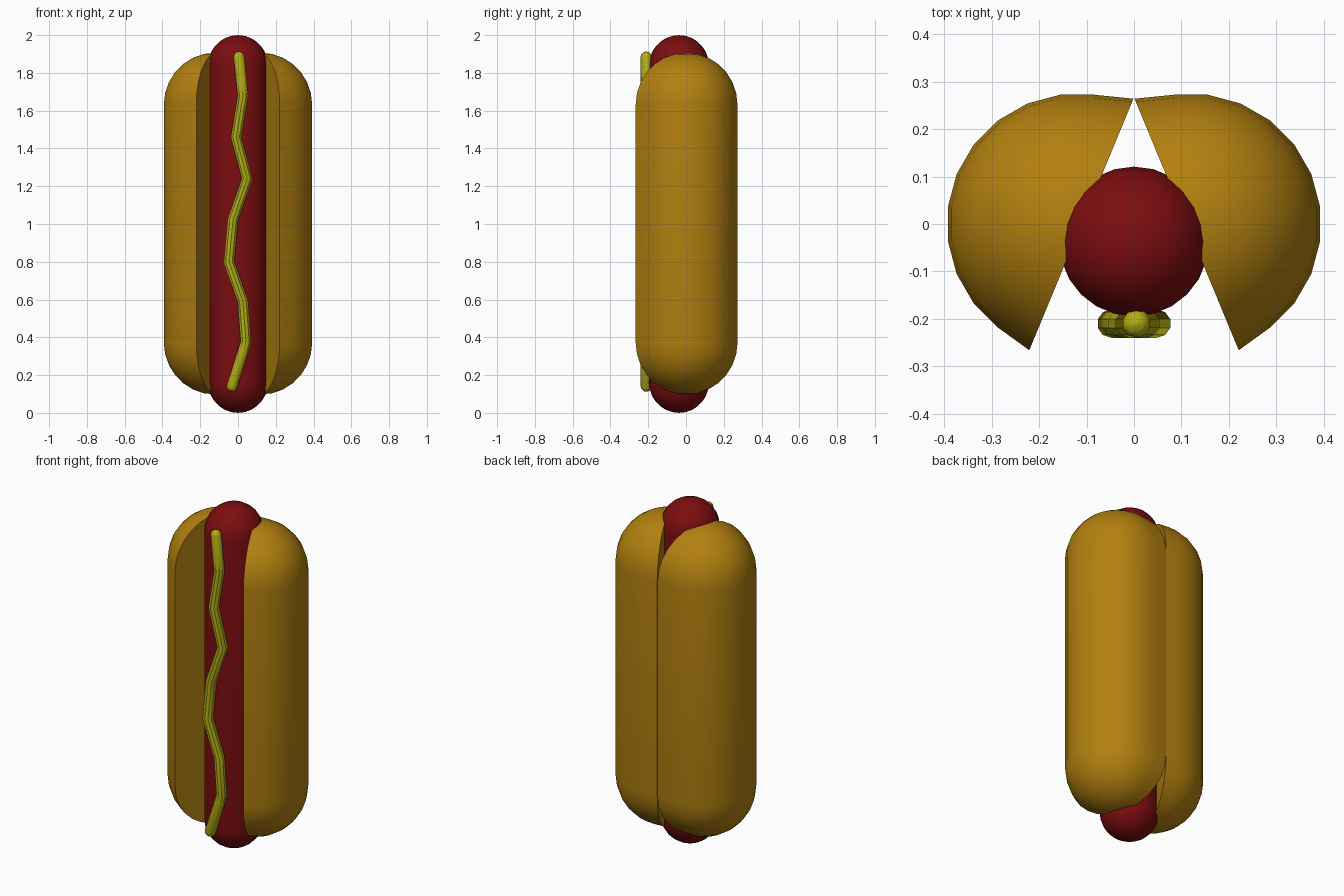
import bpy
import bmesh
from math import sin, cos, pi, radians
from mathutils import Vector

cube = bpy.data.objects.get("Cube")
if cube:
    bpy.data.objects.remove(cube, do_unlink=True)


def material(name, rgb):
    mat = bpy.data.materials.new(name)
    mat.use_nodes = True
    mat.diffuse_color = (*rgb, 1)
    bsdf = mat.node_tree.nodes["Principled BSDF"]
    bsdf.inputs["Base Color"].default_value = (*rgb, 1)
    bsdf.inputs["Roughness"].default_value = 0.7
    return mat


BREAD = material("toasted bread", (0.445, 0.216, 0.005))
MEAT = material("sausage red", (0.20, 0.004, 0.005))
MUSTARD = material("mustard yellow", (0.45, 0.42, 0.008))


def capsule_profile(radius, bottom, top, steps):
    """Radius and height pairs from the lower dome to the upper, without poles."""
    arc = [(radius * sin(pi / 2 * i / steps), radius * cos(pi / 2 * i / steps))
           for i in range(1, steps + 1)]
    low = [(r, bottom + radius - h) for r, h in arc]
    high = [(r, top - radius + h) for r, h in reversed(arc)]
    return low + high


def finish(obj, mat):
    obj.data.materials.append(mat)
    bpy.ops.object.select_all(action='DESELECT')
    obj.select_set(True)
    bpy.context.view_layer.objects.active = obj
    bpy.ops.object.shade_smooth_by_angle(angle=radians(35))


def capsule(name, mat, radius, bottom, top, columns, closed, poles):
    """Capsule from (centre, direction angle, radius scale) columns."""
    bm = bmesh.new()
    rings = capsule_profile(radius, bottom, top, 7)
    grid = [[bm.verts.new((c[0] + r * k * cos(a), c[1] + r * k * sin(a), z))
             for r, z in rings] for c, a, k in columns]
    low = bm.verts.new((*poles, bottom))
    high = bm.verts.new((*poles, top))
    pairs = list(zip(grid, grid[1:]))
    if closed:
        pairs.append((grid[-1], grid[0]))
    for a, b in pairs:
        bm.faces.new((low, b[0], a[0]))
        bm.faces.new((high, a[-1], b[-1]))
        for i in range(len(rings) - 1):
            bm.faces.new((a[i], b[i], b[i + 1], a[i + 1]))
    if not closed:  # flat cut side
        bm.faces.new([low] + grid[0] + [high] + grid[-1][::-1])
    bmesh.ops.recalc_face_normals(bm, faces=bm.faces[:])
    mesh = bpy.data.meshes.new(name)
    bm.to_mesh(mesh)
    bm.free()
    obj = bpy.data.objects.new(name, mesh)
    bpy.context.collection.objects.link(obj)
    finish(obj, mat)


# Bun halves: half capsules hinged at the back and opening to the front
for side, name in ((1, "bun_left"), (-1, "bun_right")):
    columns = []
    for i in range(13):
        angle = radians(-67.5 + 15 * i)
        lip = i in (0, 12)
        centre = (side * (0.111 if lip else 0.12), -0.001 if lip else 0.0)
        columns.append((centre, angle if side > 0 else pi - angle,
                        1.044 if lip else 1.0))
    capsule(name, BREAD, 0.275, 0.097, 1.907, columns, False,
            (side * 0.111, -0.001))

# Sausage between the halves
centre = (0.0, -0.037)
capsule("sausage", MEAT, 0.158, 0.0, 2.0,
        [(centre, 2 * pi * i / 24, 1.0) for i in range(24)], True, centre)

# Wavy mustard line along the front, with rounded ends
path = [(0.005, 1.885), (0.026, 1.68), (-0.01, 1.46), (0.048, 1.24),
        (-0.026, 1.025), (-0.048, 0.80), (0.026, 0.59), (0.042, 0.375),
        (-0.032, 0.14)]


def end_cap(tip, inner):
    """Shrinking points that round off one end, outermost first."""
    tip, inner = Vector(tip), Vector(inner)
    out = (tip - inner).normalized() * 0.028
    return [(tip + out * sin(t), cos(t)) for t in (1.45, 1.0, 0.5)]


points = end_cap(path[0], path[1]) + [(p, 1.0) for p in path]
points += end_cap(path[-1], path[-2])[::-1]
curve = bpy.data.curves.new("mustard", 'CURVE')
curve.dimensions = '3D'
curve.bevel_depth = 0.03
curve.bevel_resolution = 3
curve.use_fill_caps = True
spline = curve.splines.new('POLY')
spline.points.add(len(points) - 1)
for target, ((x, z), scale) in zip(spline.points, points):
    target.co = (x, -0.21, z, 1)
    target.radius = scale
mustard = bpy.data.objects.new("mustard", curve)
bpy.context.collection.objects.link(mustard)
bpy.ops.object.select_all(action='DESELECT')
mustard.select_set(True)
bpy.context.view_layer.objects.active = mustard
bpy.ops.object.convert(target='MESH')
finish(bpy.context.view_layer.objects.active, MUSTARD)
